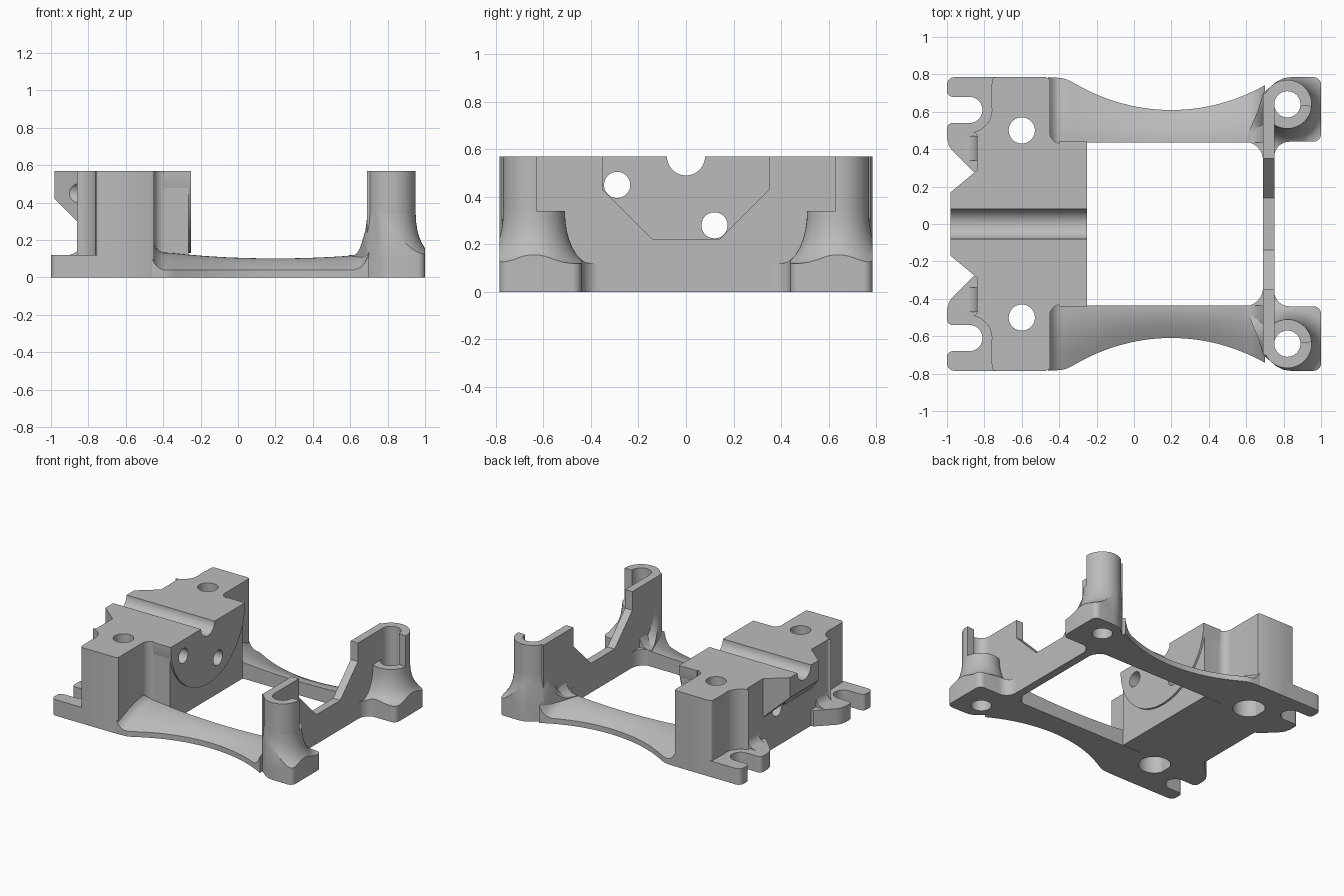
import bpy, bmesh, math
from math import cos, sin, pi, radians, sqrt

cube = bpy.data.objects.get("Cube")
if cube:
    bpy.data.objects.remove(cube, do_unlink=True)

TOP, PAD = 0.57, 0.12

grey = bpy.data.materials.new("plain grey")
grey.use_nodes = True
grey.diffuse_color = (0.5, 0.5, 0.5, 1)
grey.node_tree.nodes["Principled BSDF"].inputs["Base Color"].default_value = (0.5, 0.5, 0.5, 1)


def finish(name, bm):
    bmesh.ops.remove_doubles(bm, verts=bm.verts, dist=1e-5)
    bmesh.ops.recalc_face_normals(bm, faces=bm.faces)
    mesh = bpy.data.meshes.new(name)
    bm.to_mesh(mesh)
    bm.free()
    mesh.materials.append(grey)
    obj = bpy.data.objects.new(name, mesh)
    bpy.context.collection.objects.link(obj)
    return obj


def prism(name, pts, lo, hi, axis="z"):
    """Extrude a 2D outline along z (points are x, y) or x (points are y, z)."""
    bm = bmesh.new()
    place = (lambda p, h: (p[0], p[1], h)) if axis == "z" else (lambda p, h: (h, p[0], p[1]))
    rings = [[bm.verts.new(place(p, h)) for p in pts] for h in (lo, hi)]
    for ring in rings:
        bm.faces.new(ring)
    n = len(pts)
    for i in range(n):
        j = (i + 1) % n
        bm.faces.new((rings[0][i], rings[0][j], rings[1][j], rings[1][i]))
    return finish(name, bm)


def arc(cx, cy, r, a0, a1, n=16):
    angles = [radians(a0 + (a1 - a0) * i / n) for i in range(n + 1)]
    return [(cx + r * cos(a), cy + r * sin(a)) for a in angles]


def drill(cx, cy, r, lo, hi, axis="z"):
    return prism("drill", arc(cx, cy, r, 0, 352.5, 47), lo, hi, axis)


def flip(pts, s):
    return [(x, y * s) for x, y in pts]


def combine(obj, tools, mode="DIFFERENCE"):
    """Apply booleans and discard the tools."""
    for tool in tools:
        tool.hide_render = True
        mod = obj.modifiers.new("cut", "BOOLEAN")
        mod.operation, mod.solver, mod.object = mode, "EXACT", tool
    graph = bpy.context.evaluated_depsgraph_get()
    mesh = bpy.data.meshes.new_from_object(obj.evaluated_get(graph))
    obj.modifiers.clear()
    obj.data = mesh
    for tool in tools:
        bpy.data.objects.remove(tool, do_unlink=True)
    return obj


parts = []

# Main block with side notches, a rear nose and a round front boss
half = [(-0.265, 0.43)] + arc(-0.39, 0.49, 0.06, 270, 180, 8)
half += [(-0.45, 0.775), (-0.47, 0.785)] + arc(-0.74, 0.765, 0.02, 90, 180, 4)
half += arc(-0.88, 0.61, 0.12, 15, -75, 12) + arc(-0.86, 0.47, 0.02, 90, 0, 4)
half += [(-0.84, 0.28)]
block = prism("main_block", half + flip(half, -1)[::-1], 0, TOP)

bm = bmesh.new()
for s in (1, -1):
    for x, y, low in ((-0.98, 0.17, 0.42), (-0.80, 0.32, 0.24)):
        for z in (low, TOP):
            bm.verts.new((x, y * s, z))
bmesh.ops.convex_hull(bm, input=bm.verts)
nose = finish("rear_nose", bm)
boss = prism("front_boss", arc(0, TOP, 0.44, 180, 360, 40), -0.4, -0.25, "x")


def block_cutters():
    tools = [drill(0, TOP, 0.08, -1.2, 0, "x"),
             drill(-0.29, 0.45, 0.055, -1.2, 0, "x"),
             drill(0.12, 0.28, 0.055, -1.2, 0, "x")]
    for s in (1, -1):
        tools += [drill(-0.6, 0.5 * s, 0.07, -0.1, 0.8), drill(-0.6, 0.5 * s, 0.11, -0.1, 0.15)]
    return tools


for part in (block, nose, boss):
    parts.append(combine(part, block_cutters()))

# Cross web between the posts, with its stepped notch
edge = [(0.7, 0), (0.7, TOP), (0.35, TOP), (0.35, 0.43), (0.14, 0.22)]
parts.append(prism("cross_web", edge + [(-y, z) for y, z in edge[::-1]], 0.69, 0.75, "x"))

# Outlines shared by both sides
slot_plate = [(-0.7, 0.785)] + arc(-0.96, 0.745, 0.04, 90, 180, 6)
slot_plate += arc(-0.97, 0.71, 0.03, 180, 270, 5) + arc(-0.88, 0.61, 0.07, 90, -90)
slot_plate += arc(-0.97, 0.51, 0.03, 90, 180, 5)
slot_plate += [(-1, 0.46), (-0.99, 0.42), (-0.97, 0.39), (-0.86, 0.28), (-0.7, 0.28)]

foot = arc(0.59, 0.34, 0.1, 90, 0, 8) + arc(0.83, 0.36, 0.08, 180, 90, 8)
foot += arc(0.96, 0.48, 0.04, -90, 0, 6) + arc(0.96, 0.745, 0.04, 0, 90, 6)
foot += [(0.84, 0.785), (0.80, 0.78), (0.76, 0.76), (0.69, 0.70), (0.66, 0.6), (0.6, 0.46)]

hook = [(0.75, 0.4), (0.75, 0.64)] + arc(0.82, 0.64, 0.07, 180, -5, 20)
hook += arc(0.82, 0.64, 0.13, -5, 180, 28) + [(0.69, 0.4)]


def rail(name, s):
    """Side rail: waisted outer edge, domed top, fillets up to block and post."""
    bm = bmesh.new()
    nx, ny, x0, x1 = 56, 8, -0.46, 0.70
    rows = []
    for i in range(nx + 1):
        x = x0 + (x1 - x0) * i / nx
        raw = 1.61 - sqrt(1 - (x - 0.2) ** 2)
        over = raw - 0.785
        outer = raw - 0.5 * (over + sqrt(over * over + 0.0004))
        width = outer - 0.435
        lift = 0
        for gap, r in ((x + 0.45, 0.06), (0.69 - x, 0.08)):
            u = min(1, max(0, 1 - gap / r))
            lift += r * (1 - sqrt(1 - u * u))
        crest = 0.03 + 0.18 * width
        row = [bm.verts.new((x, 0.435 * s, 0))]
        for j in range(ny + 1):
            t = j / ny
            z = 0.04 + crest * sin(t * pi / 2) + lift
            row.append(bm.verts.new((x, (0.435 + width * t) * s, 0.04 + crest * cos(t * pi / 2) + lift)))
        row.append(bm.verts.new((x, outer * s, 0)))
        rows.append(row)
    n = len(rows[0])
    for a, b in zip(rows, rows[1:]):
        for j in range(n):
            k = (j + 1) % n
            bm.faces.new((a[j], a[k], b[k], b[j]))
    bm.faces.new(rows[0])
    bm.faces.new(rows[-1])
    return finish(name, bm)


def skirt(name, s):
    """Flared collar at the foot of a post, trimmed to the foot outline."""
    bm = bmesh.new()
    profile = [(0, 0.02), (0.24, 0.02), (0.24, PAD)]
    profile += [(0.24 - 0.11 * sin(a), 0.34 - 0.22 * cos(a)) for a in [i * pi / 16 for i in range(1, 9)]]
    profile += [(0, 0.34)]
    verts = [bm.verts.new((0.82 + r, 0.64 * s, z)) for r, z in profile]
    edges = [bm.edges.new(pair) for pair in zip(verts, verts[1:])]
    bmesh.ops.spin(bm, geom=verts + edges, cent=(0.82, 0.64 * s, 0), axis=(0, 0, 1),
                   angle=2 * pi, steps=48, use_merge=True)
    obj = finish(name, bm)
    combine(obj, [prism("trim", flip(foot, s), 0.05, 0.5)], "INTERSECT")
    return combine(obj, [drill(0.82, 0.64 * s, 0.07, -0.1, 0.8)])


for side, s in (("left", 1), ("right", -1)):
    # Slotted rear plate and the fillet where it meets the block
    parts.append(prism(side + "_slot_plate", flip(slot_plate, s), 0, PAD))
    bm = bmesh.new()
    curve = [(-0.83, PAD - 0.01)] + arc(-0.91, 0.19, 0.07, -90, 0, 8) + [(-0.83, 0.19)]
    ends = [[bm.verts.new((x, y * s, z)) for x, z in curve] for y in (0.34, 0.47)]
    for ring in ends:
        bm.faces.new(ring)
    for i in range(len(curve)):
        j = (i + 1) % len(curve)
        bm.faces.new((ends[0][i], ends[0][j], ends[1][j], ends[1][i]))
    parts.append(finish(side + "_plate_fillet", bm))
    # Rail, foot and hooked post
    parts.append(rail(side + "_rail", s))
    parts.append(combine(prism(side + "_foot", flip(foot, s), 0, PAD),
                         [drill(0.82, 0.64 * s, 0.07, -0.1, 0.8)]))
    parts.append(prism(side + "_hook_post", flip(hook, s), 0.01, TOP))
    parts.append(skirt(side + "_post_skirt", s))

# Smooth curved faces, keep edges sharp
bpy.ops.object.select_all(action="DESELECT")
for obj in parts:
    obj.select_set(True)
bpy.context.view_layer.objects.active = parts[0]
bpy.ops.object.shade_smooth_by_angle(angle=radians(30))
